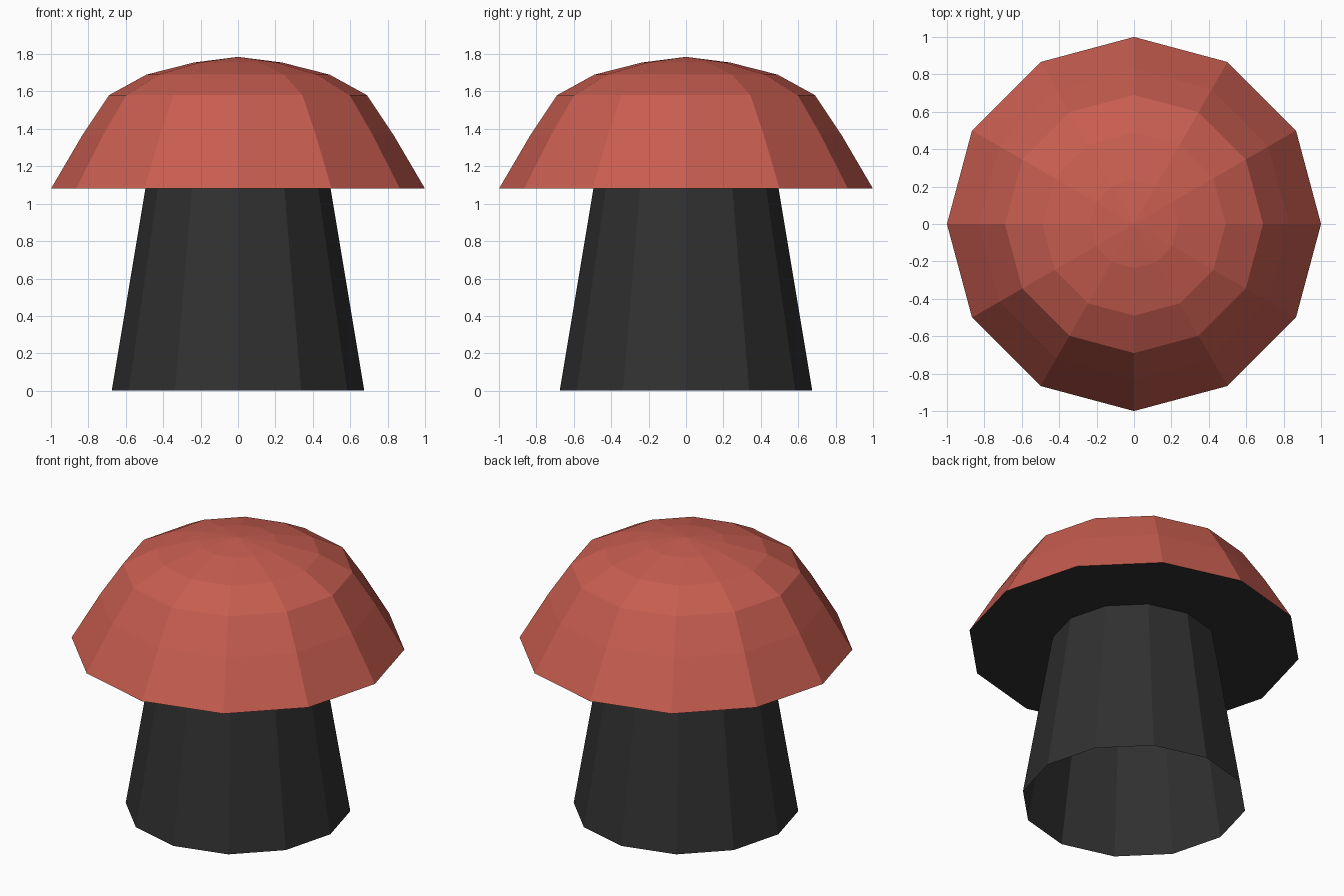
import bpy, bmesh
from math import cos, sin, tau

if "Cube" in bpy.data.objects:
    bpy.data.objects.remove(bpy.data.objects["Cube"])

SIDES = 12


def material(name, rgb):
    mat = bpy.data.materials.new(name)
    mat.diffuse_color = (*rgb, 1)
    mat.use_nodes = True
    mat.node_tree.nodes["Principled BSDF"].inputs["Base Color"].default_value = mat.diffuse_color
    return mat


def lathe(name, profile, mat):
    """Revolve (radius, z) points, listed bottom to top on the outside, into flat facets."""
    bm = bmesh.new()
    rings = []
    for r, z in profile:
        if r == 0:
            rings.append([bm.verts.new((0, 0, z))] * SIDES)
        else:
            rings.append([bm.verts.new((r * cos(tau * i / SIDES), r * sin(tau * i / SIDES), z))
                          for i in range(SIDES)])
    for low, high in zip(rings, rings[1:]):
        for i in range(SIDES):
            j = (i + 1) % SIDES
            corners = [low[i], low[j], high[j], high[i]]
            bm.faces.new(list(dict.fromkeys(corners)))
    mesh = bpy.data.meshes.new(name)
    bm.to_mesh(mesh)
    bm.free()
    mesh.materials.append(mat)
    obj = bpy.data.objects.new(name, mesh)
    bpy.context.collection.objects.link(obj)
    return obj


red = material("cap_red", (0.58, 0.11, 0.08))
dark = material("stem_dark", (0.03, 0.03, 0.03))

# Tapered stem, open at the bottom, flaring into the flat underside of the cap
lathe("stem_and_underside", [(0.675, 0), (0.495, 1.08), (1.0, 1.08)], dark)

# Domed cap
lathe("cap", [(1.0, 1.08), (0.83, 1.37), (0.69, 1.58), (0.49, 1.69),
              (0.235, 1.755), (0, 1.785)], red)
